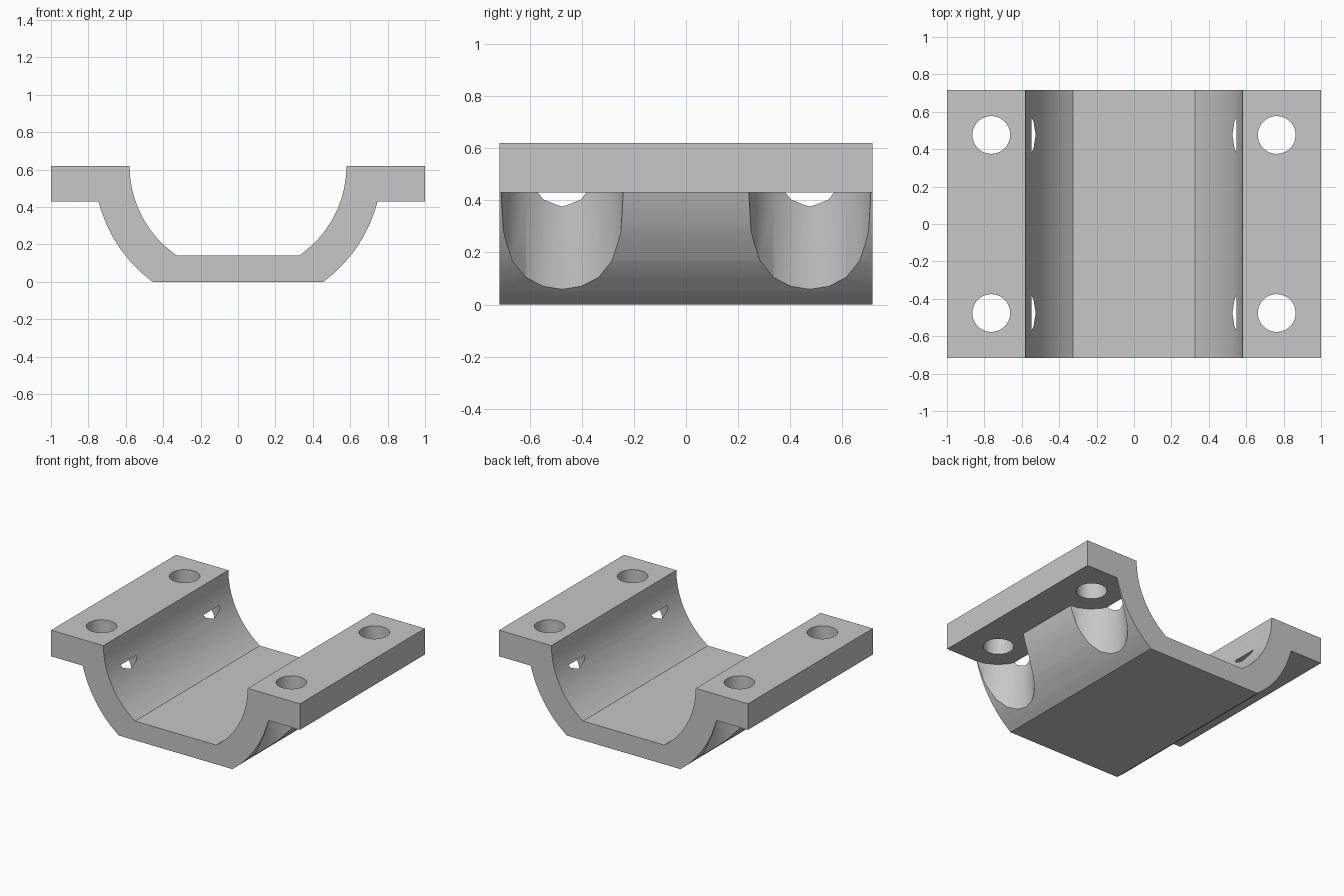
import bpy
import bmesh
import math

# Remove the default cube
cube = bpy.data.objects.get("Cube")
if cube:
    bpy.data.objects.remove(cube, do_unlink=True)

TOP = 0.62          # top of the flanges, also the axis of the trough
FLANGE_BOTTOM = 0.43
FLOOR = 0.14
HALF_LENGTH = 0.717
BOLT_X, BOLT_Y = 0.763, 0.476

grey = bpy.data.materials.new("plain_grey")
grey.use_nodes = True
colour = (0.57, 0.57, 0.57, 1)
grey.diffuse_color = colour
grey.node_tree.nodes["Principled BSDF"].inputs["Base Color"].default_value = colour


def arc(radius, z_start, z_end):
    """Points of a circle about the trough axis, going down in six degree steps."""
    a = math.asin((TOP - z_start) / radius)
    b = math.asin((TOP - z_end) / radius)
    step = math.radians(6)
    angles = [a]
    angles += [k * step for k in range(15) if a + 0.02 < k * step < b - 0.02]
    angles.append(b)
    return [(radius * math.cos(t), TOP - radius * math.sin(t)) for t in angles]


def extrude_profile(name, points):
    """Solid made by running an x-z profile along the length."""
    bm = bmesh.new()
    face = bm.faces.new([bm.verts.new((x, -HALF_LENGTH, z)) for x, z in points])
    result = bmesh.ops.extrude_face_region(bm, geom=[face])
    moved = [v for v in result["geom"] if isinstance(v, bmesh.types.BMVert)]
    bmesh.ops.translate(bm, verts=moved, vec=(0, 2 * HALF_LENGTH, 0))
    bmesh.ops.recalc_face_normals(bm, faces=bm.faces)
    mesh = bpy.data.meshes.new(name)
    bm.to_mesh(mesh)
    bm.free()
    mesh.materials.append(grey)
    obj = bpy.data.objects.new(name, mesh)
    bpy.context.collection.objects.link(obj)
    return obj


def cut_cylinder(target, x, y, radius, z_low, z_high, sides):
    """Cut a vertical round hole into the target."""
    bpy.ops.mesh.primitive_cylinder_add(
        vertices=sides, radius=radius, depth=z_high - z_low,
        location=(x, y, (z_low + z_high) / 2), rotation=(0, 0, math.pi / 2))
    cutter = bpy.context.object
    cutter.name = "hole_cutter"
    cutter.hide_render = True
    cutter.data.materials.append(grey)
    mod = target.modifiers.new("hole", "BOOLEAN")
    mod.operation = "DIFFERENCE"
    mod.solver = "EXACT"
    mod.object = cutter
    bpy.context.view_layer.objects.active = target
    bpy.ops.object.modifier_apply(modifier=mod.name)
    bpy.data.objects.remove(cutter, do_unlink=True)


# Half trough with its flange, mirrored into a full cross-section
half = arc(0.58, TOP, FLOOR)[::-1]
half += [(1, TOP), (1, FLANGE_BOTTOM)]
half += arc(0.77, FLANGE_BOTTOM, 0)
profile = half + [(-x, z) for x, z in reversed(half)]
clamp = extrude_profile("clamp_half", profile)

# Bolt holes through the flanges and wide clearance pockets beneath them
for sx in (-1, 1):
    for sy in (-1, 1):
        cut_cylinder(clamp, sx * BOLT_X, sy * BOLT_Y, 0.237, -0.1, FLANGE_BOTTOM, 20)
        cut_cylinder(clamp, sx * BOLT_X, sy * BOLT_Y, 0.101, 0.3, 0.8, 40)

# Smooth the curved walls and keep the edges crisp
bpy.ops.object.select_all(action="DESELECT")
clamp.select_set(True)
bpy.context.view_layer.objects.active = clamp
bpy.ops.object.shade_smooth_by_angle(angle=math.radians(30))
